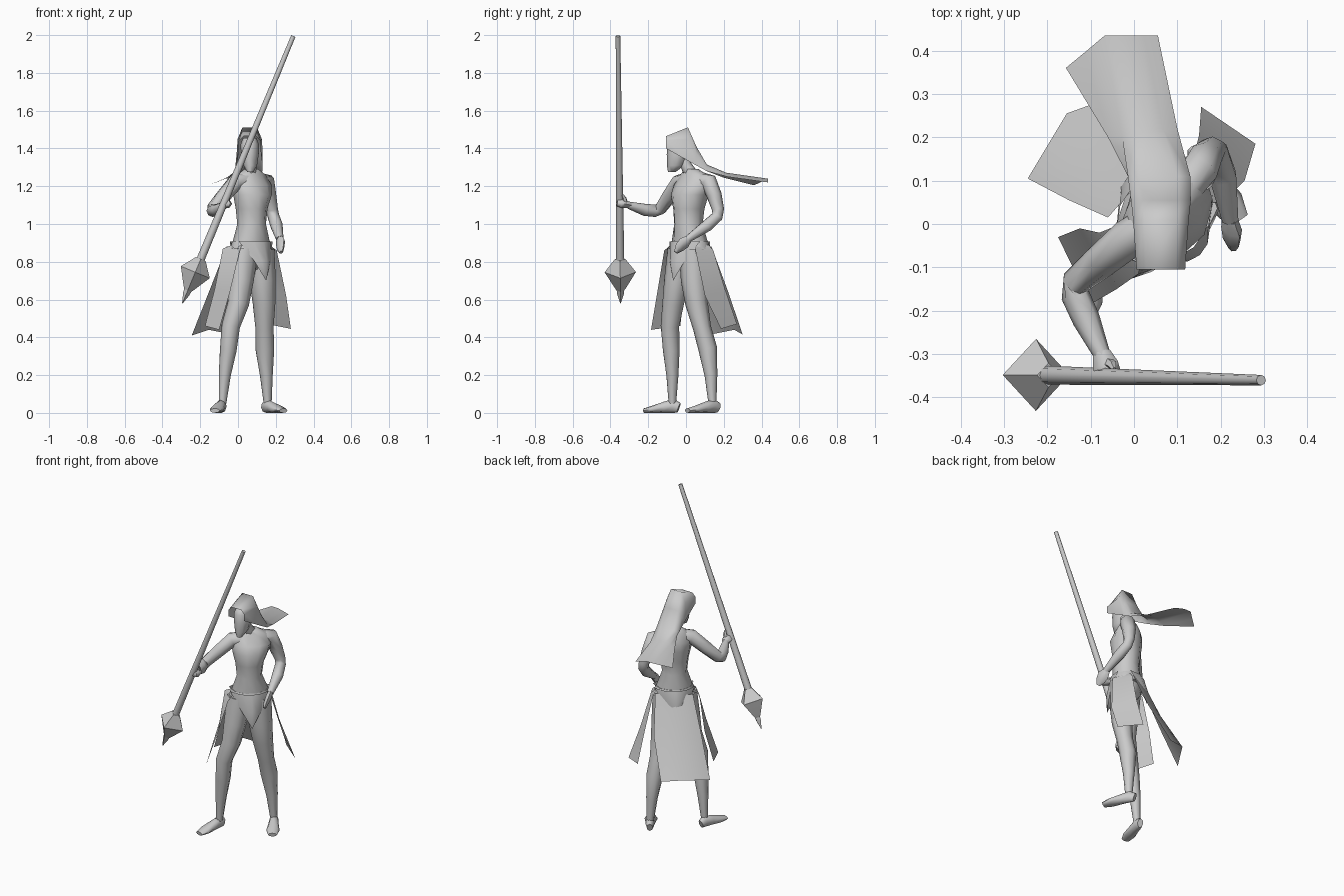
import bpy, bmesh, math
from mathutils import Vector as V

YAW = math.radians(42)
LEFT = V((math.cos(YAW), math.sin(YAW), 0))     # the body's own left
FWD = V((math.sin(YAW), -math.cos(YAW), 0))     # the way the body faces
Y = V((0, 1, 0))
Z = V((0, 0, 1))
HIP = V((0.07, 0.02, 0))


def finish(name, bm, angle):
    bmesh.ops.remove_doubles(bm, verts=bm.verts[:], dist=0.0005)
    bmesh.ops.recalc_face_normals(bm, faces=bm.faces[:])
    me = bpy.data.meshes.new(name)
    bm.to_mesh(me)
    bm.free()
    ob = bpy.data.objects.new(name, me)
    bpy.context.collection.objects.link(ob)
    bpy.ops.object.select_all(action='DESELECT')
    ob.select_set(True)
    bpy.context.view_layer.objects.active = ob
    bpy.ops.object.shade_smooth_by_angle(angle=math.radians(angle))
    return ob


def tube(name, pts, n=8, ref=FWD, flat=False, angle=66):
    """Loft ellipses (x, y, z, side radius, ref radius) along a path."""
    bm = bmesh.new()
    pos = [V(p[:3]) for p in pts]
    rings = []
    for i, p in enumerate(pts):
        t = (pos[min(i + 1, len(pos) - 1)] - pos[max(i - 1, 0)]).normalized()
        if flat:
            t = Z
        side = t.cross(ref).normalized()
        up = side.cross(t).normalized()
        b = p[4] if len(p) > 4 else p[3]
        rings.append([bm.verts.new(pos[i] + side * p[3] * math.cos(k * math.tau / n)
                                   + up * b * math.sin(k * math.tau / n)) for k in range(n)])
    for r, s in zip(rings, rings[1:]):
        for k in range(n):
            bm.faces.new((r[k], r[(k + 1) % n], s[(k + 1) % n], s[k]))
    bm.faces.new(rings[0][::-1])
    bm.faces.new(rings[-1])
    return finish(name, bm, angle)


def sheet(name, rows, angle=50):
    """Cloth surface through rows of points."""
    bm = bmesh.new()
    g = [[bm.verts.new(p) for p in row] for row in rows]
    for r, s in zip(g, g[1:]):
        for k in range(len(r) - 1):
            bm.faces.new((r[k], r[k + 1], s[k + 1], s[k]))
    return finish(name, bm, angle)


# torso and neck
tube("torso", [(.08, .02, .76, .05, .05), (.07, .02, .82, .112, .08), (.07, .02, .90, .11, .085),
               (.072, .013, 1.0, .074, .08), (.072, .015, 1.08, .084, .085),
               (.077, .02, 1.155, .108, .095), (.075, .035, 1.205, .12, .08),
               (.072, .04, 1.26, .092, .05), (.07, .03, 1.29, .04, .036)], 10, FWD, True)
tube("neck", [(.07, .03, 1.26, .036), (.065, 0, 1.31, .03), (.063, -.02, 1.36, .03)])

# head, facing straight ahead
tube("head", [(.065, -.075, 1.275, .016, .02), (.065, -.055, 1.31, .036, .046),
              (.063, -.038, 1.37, .047, .064), (.062, -.032, 1.42, .049, .066),
              (.062, -.025, 1.455, .036, .055)], 8, Y, True)

# hood, flattening backwards into a blown cloth tail: y, centre, half width, top, edge
hood = []
for y, c, w, top, low in [(-.105, .062, .056, 1.465, 1.40), (.01, .062, .064, 1.512, 1.335),
                          (.055, .062, .069, 1.41, 1.31), (.11, .058, .072, 1.315, 1.28)]:
    hood.append([(c - w, y, low), (c - w, y, low * .35 + top * .65), (c - w * .6, y, top),
                 (c + w * .6, y, top), (c + w, y, low * .35 + top * .65), (c + w, y, low)])
for a, b, h in [((-.06, .20, 1.245), (.10, .22, 1.25), .025), ((-.157, .36, 1.205), (.055, .435, 1.22), .02)]:
    a, b = V(a), V(b)
    hood.append([a.lerp(b, k / 5) + Z * (h * math.sin(math.pi * k / 5)) for k in range(6)])
for k, p in enumerate([(-.112, .397, 1.222), (-.067, .435, 1.24), (-.02, .435, 1.24), (.02, .435, 1.23)]):
    hood[-1][k + 1] = V(p)
sheet("hood", hood, 75)

# arms
tube("right_arm", [(.04, .0, 1.225, .045), (-.015, -.035, 1.22, .045), (-.075, -.085, 1.15, .04),
                   (-.135, -.135, 1.08, .033), (-.135, -.165, 1.07, .033),
                   (-.11, -.22, 1.075, .032), (-.072, -.305, 1.10, .019)], 8, Z)
tube("right_hand", [(-.075, -.295, 1.10, .02, .018), (-.066, -.325, 1.105, .03, .024),
                    (-.058, -.345, 1.108, .028, .024), (-.056, -.365, 1.11, .016, .018)], 6, Z)
tube("right_thumb", [(-.06, -.32, 1.11, .014), (-.05, -.325, 1.135, .011), (-.045, -.335, 1.155, .005)], 5)
tube("left_arm", [(.11, .08, 1.23, .045), (.15, .12, 1.225, .045), (.163, .15, 1.15, .04),
                  (.18, .17, 1.075, .032), (.188, .165, 1.04, .031),
                  (.205, .11, .99, .033), (.222, .01, .92, .02)], 8, LEFT)
tube("left_hand", [(.22, .02, .925, .02, .016), (.225, -.01, .90, .036, .02),
                   (.225, -.035, .875, .03, .017), (.228, -.055, .85, .012, .01)], 6, LEFT)

# legs and feet
tube("right_leg", [(.03, -.02, .86, .078), (.015, -.048, .70, .068), (.002, -.068, .58, .057),
                   (-.038, -.085, .46, .049), (-.052, -.078, .33, .044), (-.07, -.072, .2, .032),
                   (-.082, -.072, .05, .02)])
tube("left_leg", [(.115, .04, .86, .078), (.13, .043, .70, .07), (.138, .056, .58, .06),
                  (.14, .085, .45, .048), (.142, .115, .34, .05), (.15, .132, .2, .034),
                  (.157, .14, .05, .021)])
for name, heel, toe in [("right_foot", V((-.08, -.038, 0)), V((-.122, -.222, 0))),
                        ("left_foot", V((.138, .172, 0)), V((.24, .008, 0)))]:
    foot = []
    for t, w, h in [(0, .018, .027), (.15, .026, .037), (.4, .03, .03), (.75, .039, .019), (1, .026, .012)]:
        foot.append((*(heel.lerp(toe, t) + Z * h), w, h))
    tube(name, foot, 8, Z)

# belt and pointed front and back cloths
tube("belt", [(.07, .02, .91, .110, .085), (.07, .02, .895, .116, .089), (.07, .02, .855, .126, .096)], 10, FWD, True)
for name, s, tip in [("front_point", 1, .70), ("back_point", -1, .74)]:
    end = HIP + FWD * (s * .118) + Z * tip
    top = [HIP + LEFT * (a * .12) + FWD * (s * b) + Z * .908
           for a, b in [(-1, .035), (-.5, .085), (0, .10), (.5, .085), (1, .035)]]
    low = [p.lerp(end, .5) + FWD * (s * .014) for p in top]
    sheet(name, [top, low, [end] * 5])

# hanging skirt panels
sheet("back_panel", [[(.125, .135, .88), (.01, .095, .88), (-.06, .015, .88)],
                     [(.075, .22, .65), (-.06, .17, .65), (-.15, .055, .65)],
                     [(-.03, .30, .415), (-.155, .255, .44), (-.245, .105, .41)]])
sheet("left_panel", [[(.13, .12, .89), (.165, .05, .89)], [(.135, .145, .86), (.205, .05, .86)],
                     [(.15, .205, .66), (.255, .10, .62)], [(.155, .27, .47), (.28, .185, .445)]])
sheet("right_panel", [[(-.03, .0, .89), (.02, -.08, .89)], [(-.08, -.02, .87), (.01, -.115, .86)],
                      [(-.125, -.01, .65), (-.04, -.15, .65)], [(-.175, -.03, .46), (-.10, -.185, .44)]])

# staff with a four-sided mace head and spike
mace, top = V((-.226, -.348, .745)), V((.293, -.36, 1.995))
axis = (top - mace).normalized()
tube("staff", [(*(mace + axis * .05), .022), (*top, .012)], 8, Y)
tube("mace_head", [(*(mace + axis * d), r) for d, r in
                   [(-.178, .002), (-.125, .018), (-.105, .02), (-.09, .03), (0, .083), (.075, .028)]], 4, Y, False, 20)
